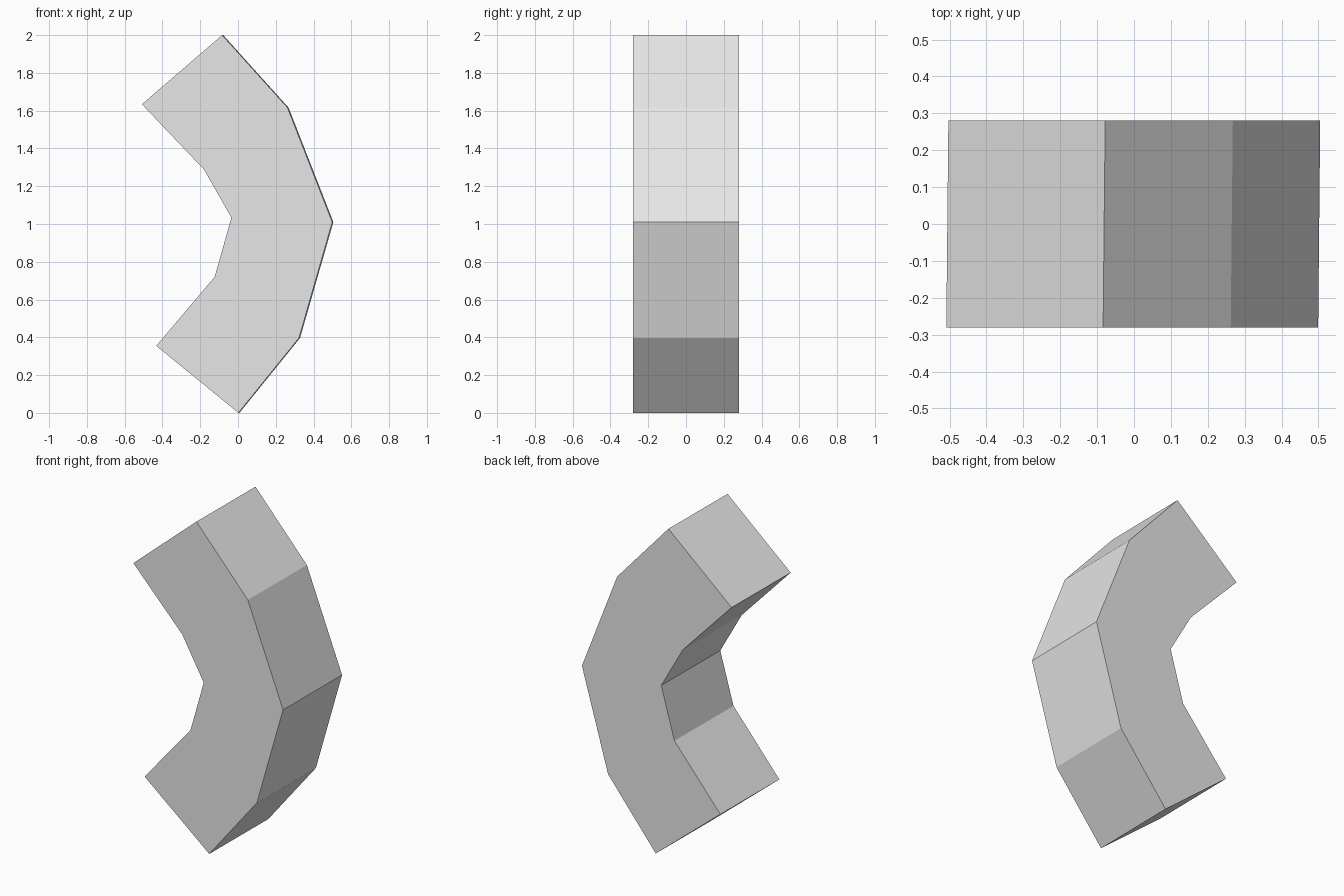
import bpy
import bmesh

cube = bpy.data.objects.get("Cube")
if cube:
    bpy.data.objects.remove(cube)

# Plain grey surface
grey = bpy.data.materials.new("light_grey")
grey.use_nodes = True
colour = (0.8, 0.8, 0.8, 1)
grey.diffuse_color = colour
grey.node_tree.nodes["Principled BSDF"].inputs["Base Color"].default_value = colour

# Outline of the bent block: inner side downwards, then outer side upwards
inner = [(-0.506, 1.634), (-0.177, 1.288), (-0.032, 1.033), (-0.121, 0.72), (-0.43, 0.355)]
outer = [(0.005, 0), (0.326, 0.397), (0.502, 1.01), (0.265, 1.616), (-0.081, 2)]
half_depth = 0.28
lean = 0.01  # the back sits very slightly to the side of the front


def build_curved_block(name):
    bm = bmesh.new()
    front = [bm.verts.new((x - lean * half_depth, -half_depth, z)) for x, z in inner + outer]
    back = [bm.verts.new((x + lean * half_depth, half_depth, z)) for x, z in inner + outer]
    # Cross strips between matching inner and outer points on both sides
    count = len(front)
    for i in range(len(inner) - 1):
        j = count - 1 - i
        for ring in (front, back):
            bm.faces.new([ring[k] for k in (i, i + 1, j - 1, j)])
    # Flat walls around the outline
    for i in range(count):
        k = (i + 1) % count
        bm.faces.new((front[i], front[k], back[k], back[i]))
    bmesh.ops.recalc_face_normals(bm, faces=bm.faces)
    mesh = bpy.data.meshes.new(name)
    bm.to_mesh(mesh)
    bm.free()
    mesh.materials.append(grey)
    block = bpy.data.objects.new(name, mesh)
    bpy.context.collection.objects.link(block)
    return block


build_curved_block("curved_block")
